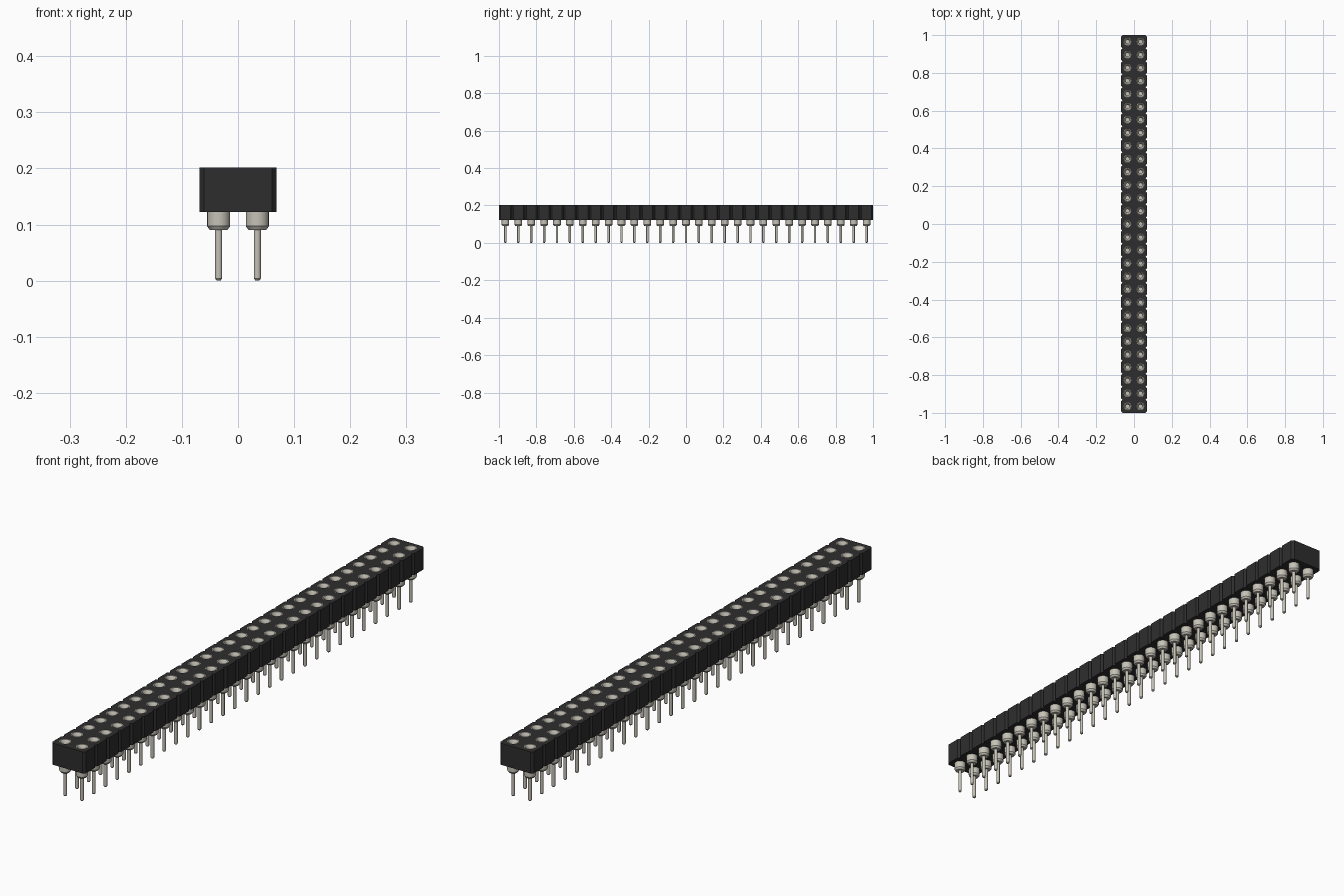
import bpy
import bmesh
from math import cos, sin, tau

if "Cube" in bpy.data.objects:
    bpy.data.objects.remove(bpy.data.objects["Cube"], do_unlink=True)

ROWS = 29
PITCH = 2 / ROWS
HALF = PITCH / 2
CHAMFER = 0.008
BOTTOM, TOP = 0.122, 0.202
SLEEVE_R = 0.0205
SIDES = 20


def material(name, rgb):
    m = bpy.data.materials.new(name)
    m.use_nodes = True
    m.diffuse_color = (*rgb, 1)
    m.node_tree.nodes["Principled BSDF"].inputs["Base Color"].default_value = (*rgb, 1)
    return m


black = material("black plastic", (0.027, 0.027, 0.027))
metal = material("pale tin", (0.56, 0.54, 0.47))


def add_spline(curve, points):
    s = curve.splines.new("POLY")
    s.points.add(len(points) - 1)
    for p, (x, y) in zip(s.points, points):
        p.co = (x, y, 0, 1)
    s.use_cyclic_u = True


def row_y(i):
    return (i - (ROWS - 1) / 2) * PITCH


# Housing: a notched outline pierced by two rows of round holes
curve = bpy.data.curves.new("housing", "CURVE")
curve.dimensions = "2D"
curve.fill_mode = "BOTH"
curve.extrude = (TOP - BOTTOM) / 2
right_edge = []
for i in range(ROWS):
    y = row_y(i)
    right_edge += [(PITCH - CHAMFER, y - HALF), (PITCH, y - HALF + CHAMFER),
                   (PITCH, y + HALF - CHAMFER)]
right_edge.append((PITCH - CHAMFER, 1))
add_spline(curve, right_edge + [(-x, y) for x, y in reversed(right_edge)])
for i in range(ROWS):
    for cx in (-HALF, HALF):
        add_spline(curve, [(cx + SLEEVE_R * cos(tau * k / SIDES),
                            row_y(i) + SLEEVE_R * sin(tau * k / SIDES))
                           for k in range(SIDES)])
temp = bpy.data.objects.new("housing_outline", curve)
bpy.context.collection.objects.link(temp)
bpy.context.view_layer.update()
mesh = bpy.data.meshes.new_from_object(temp.evaluated_get(bpy.context.evaluated_depsgraph_get()))
bpy.data.objects.remove(temp)
mesh.materials.clear()
mesh.materials.append(black)
for p in mesh.polygons:
    p.use_smooth = False
housing = bpy.data.objects.new("housing", mesh)
housing.location.z = (TOP + BOTTOM) / 2
bpy.context.collection.objects.link(housing)

# Contact: rounded pin, chamfered sleeve, funnel mouth and bore, as (radius, height)
PROFILE = [(0, 0), (0.004, 0.0008), (0.0063, 0.004), (0.0063, 0.09), (0.0155, 0.09),
           (SLEEVE_R, 0.097), (SLEEVE_R, TOP), (0.018, TOP),
           (0.0095, TOP - 0.014), (0.0095, TOP - 0.06), (0, TOP - 0.06)]


def contact_mesh():
    bm = bmesh.new()
    verts = [bm.verts.new((r, 0, z)) for r, z in PROFILE]
    edges = [bm.edges.new(pair) for pair in zip(verts, verts[1:])]
    bmesh.ops.spin(bm, geom=verts + edges, cent=(0, 0, 0), axis=(0, 0, 1),
                   angle=tau, steps=SIDES, use_duplicate=False)
    bmesh.ops.remove_doubles(bm, verts=bm.verts, dist=0.00005)
    bmesh.ops.recalc_face_normals(bm, faces=bm.faces)
    me = bpy.data.meshes.new("contact")
    bm.to_mesh(me)
    bm.free()
    me.materials.append(metal)
    return me


# Two rows of contacts, repeated along the housing
contact = contact_mesh()
for name, x in (("right_contacts", -HALF), ("left_contacts", HALF)):
    row = bpy.data.objects.new(name, contact.copy())
    row.location = (x, row_y(0), 0)
    bpy.context.collection.objects.link(row)
    bpy.ops.object.select_all(action="DESELECT")
    row.select_set(True)
    bpy.context.view_layer.objects.active = row
    bpy.ops.object.shade_smooth_by_angle(angle=0.6)
    array = row.modifiers.new("row", "ARRAY")
    array.count = ROWS
    array.use_relative_offset = False
    array.use_constant_offset = True
    array.constant_offset_displace = (0, PITCH, 0)
